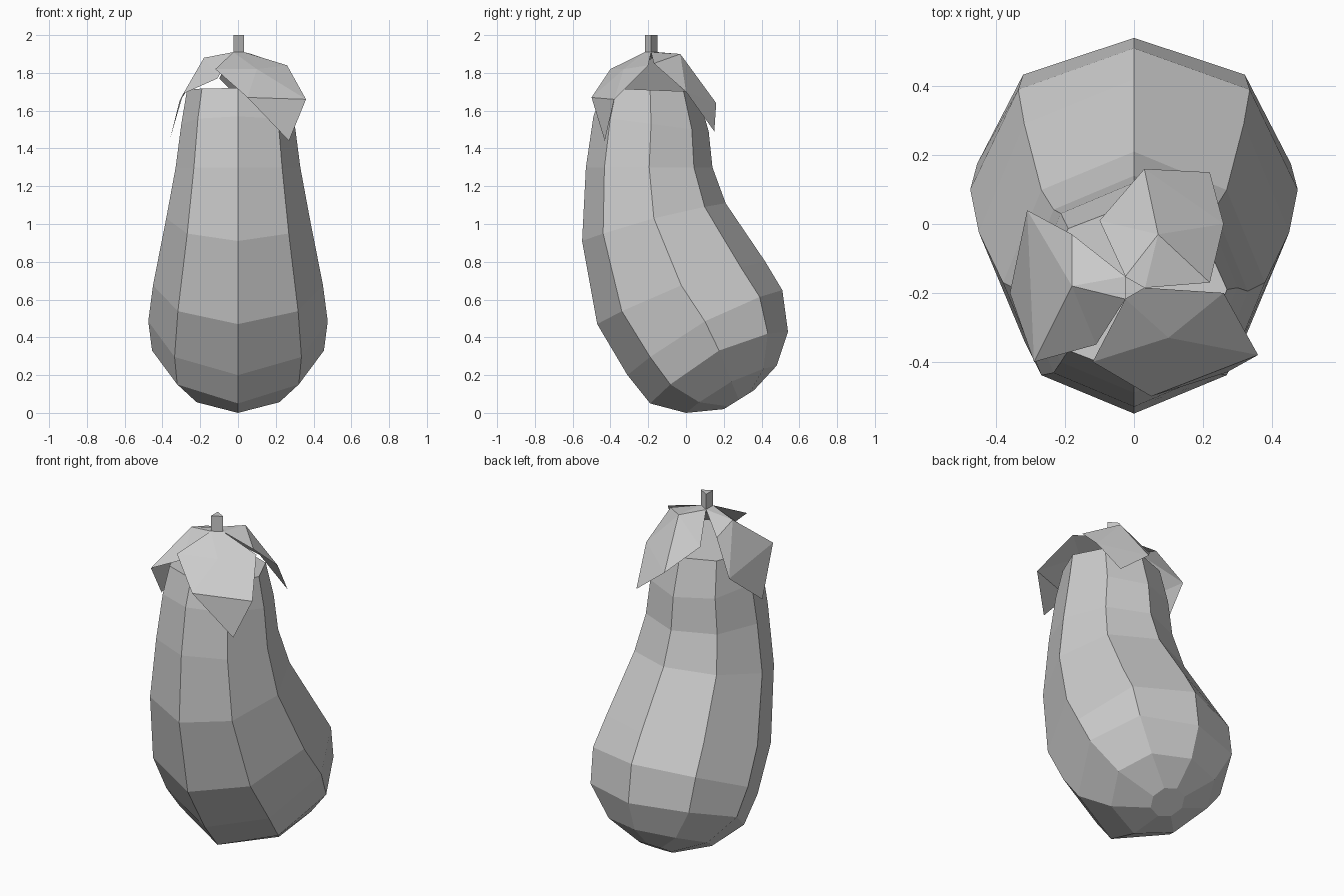
import bpy
import bmesh
from math import cos, sin, pi
from mathutils import Vector

cube = bpy.data.objects.get("Cube")
if cube:
    bpy.data.objects.remove(cube, do_unlink=True)

# One plain grey for the whole model
grey = bpy.data.materials.new("plain_grey")
grey.use_nodes = True
grey.diffuse_color = (0.6, 0.6, 0.6, 1)
shader = grey.node_tree.nodes["Principled BSDF"]
shader.inputs["Base Color"].default_value = (0.6, 0.6, 0.6, 1)
shader.inputs["Roughness"].default_value = 0.9


def finish(name, bm):
    mesh = bpy.data.meshes.new(name)
    bm.to_mesh(mesh)
    bm.free()
    mesh.materials.append(grey)
    obj = bpy.data.objects.new(name, mesh)
    bpy.context.collection.objects.link(obj)
    return obj


def loft(name, rings):
    """Join closed rings of points with quads and cap both ends."""
    bm = bmesh.new()
    loops = [[bm.verts.new(p) for p in ring] for ring in rings]
    count = len(loops[0])
    for low, high in zip(loops, loops[1:]):
        for i in range(count):
            j = (i + 1) % count
            bm.faces.new((low[i], low[j], high[j], high[i]))
    bm.faces.new(loops[0])
    bm.faces.new(loops[-1])
    bmesh.ops.recalc_face_normals(bm, faces=bm.faces[:])
    return finish(name, bm)


def body_ring(front_y, front_z, back_y, back_z, half_width, lift):
    """Eight-sided tilted ring, its sides raised by lift."""
    front = Vector((0, front_y, front_z))
    back = Vector((0, back_y, back_z))
    middle, reach = (front + back) / 2, (front - back) / 2
    points = []
    for i in range(8):
        a = i * pi / 4
        side = Vector((half_width * sin(a), 0, lift * sin(a) ** 2))
        points.append(middle + reach * cos(a) + side)
    return points


# Bent body, from the narrow top to the round bottom
sections = [
    (-.44, 1.72, .06, 1.7, .27, 0),
    (-.49, 1.57, .12, 1.49, .3, 0),
    (-.53, 1.3, .14, 1.3, .33, 0),
    (-.55, .91, .21, 1.11, .38, .02),
    (-.47, .47, .42, .8, .45, .04),
    (-.31, .2, .51, .65, .475, .06),
    (-.19, .05, .54, .43, .455, .09),
    (0, 0, .48, .25, .31, .04),
    (.2, .02, .36, .12, .1, 0),
]
loft("body", [body_ring(*s) for s in sections])


# Three-sided stem
def stem_ring(z):
    return [(-.006 + .038 * cos(a), -.185 + .038 * sin(a), z)
            for a in (0, 2 * pi / 3, 4 * pi / 3)]


loft("stem", [stem_ring(1.89), stem_ring(2)])
stem_foot = [Vector(p) for p in stem_ring(1.91)]


# Folded leaves: shoulder, corner, tip, corner, shoulder, then the raised middle
def leaf(name, root_start, root_end, outline, crown):
    bm = bmesh.new()
    points = [root_start] + outline + [root_end]
    a, s1, c1, tip, c2, s2, b = [bm.verts.new(p) for p in points]
    middle = bm.verts.new(crown)
    rim = [a, s1, c1, c2, s2, b]
    for i, v in enumerate(rim):
        bm.faces.new((v, rim[(i + 1) % len(rim)], middle))
    bm.faces.new((c1, tip, c2))
    bmesh.ops.recalc_face_normals(bm, faces=bm.faces[:])
    bm.faces.ensure_lookup_table()
    if sum(f.normal.z for f in bm.faces) < 0:
        bmesh.ops.reverse_faces(bm, faces=bm.faces[:])
    return finish(name, bm)


leaf("back_leaf", stem_foot[0], stem_foot[1],
     [(.22, -.17, 1.85), (.26, 0, 1.7), (.22, .15, 1.49),
      (.03, .16, 1.64), (-.1, .01, 1.77)], (.07, -.03, 1.9))
leaf("right_leaf", stem_foot[1], stem_foot[2],
     [(-.18, -.03, 1.83), (-.31, .04, 1.65), (-.36, -.2, 1.45),
      (-.29, -.4, 1.69), (-.11, -.35, 1.77)], (-.18, -.18, 1.88))
leaf("front_leaf", stem_foot[2], stem_foot[0],
     [(-.12, -.4, 1.82), (.05, -.5, 1.67), (.27, -.43, 1.44),
      (.36, -.38, 1.66), (.26, -.2, 1.84)], (.1, -.33, 1.82))
